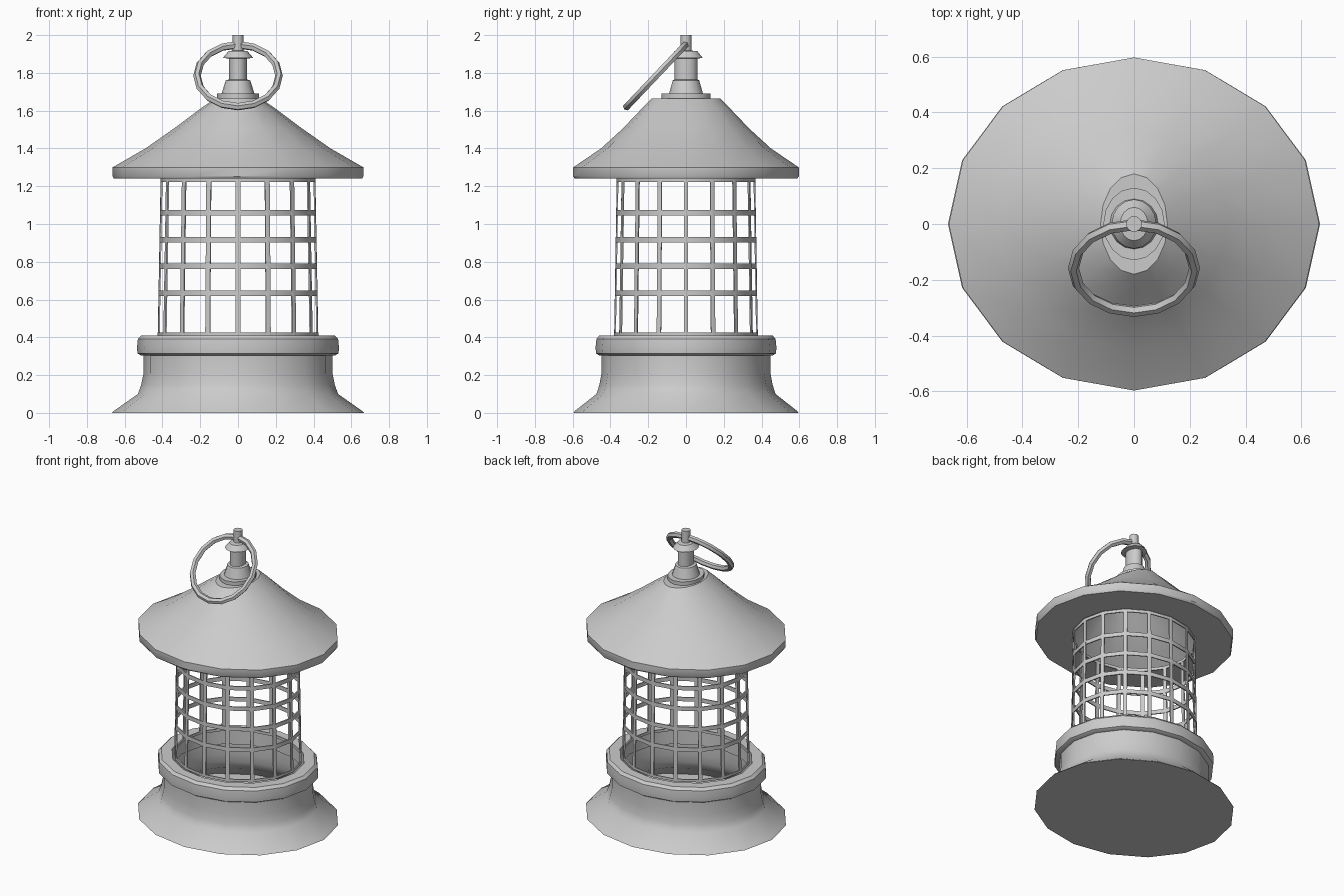
import bpy, bmesh, math

if "Cube" in bpy.data.objects:
    bpy.data.objects.remove(bpy.data.objects["Cube"])

N = 16        # sides of every turned part
K = 0.895     # the lantern body is slightly narrower in y


def finish(bm, name, angle=35):
    bmesh.ops.recalc_face_normals(bm, faces=bm.faces)
    me = bpy.data.meshes.new(name)
    bm.to_mesh(me)
    bm.free()
    ob = bpy.data.objects.new(name, me)
    bpy.context.collection.objects.link(ob)
    bpy.ops.object.select_all(action='DESELECT')
    ob.select_set(True)
    bpy.context.view_layer.objects.active = ob
    bpy.ops.object.shade_smooth_by_angle(angle=math.radians(angle))
    return ob


def lathe(name, profile, cap_start=False, cap_end=False, closed=False, angle=35):
    """Turn (rx, ry, z) rings into an elliptical body."""
    bm = bmesh.new()
    rings = []
    for rx, ry, z in profile:
        rings.append([bm.verts.new((rx * math.cos(2 * math.pi * i / N),
                                    ry * math.sin(2 * math.pi * i / N), z))
                      for i in range(N)])
    pairs = list(zip(rings, rings[1:]))
    if closed:
        pairs.append((rings[-1], rings[0]))
    for a, b in pairs:
        for i in range(N):
            j = (i + 1) % N
            bm.faces.new((a[i], a[j], b[j], b[i]))
    if cap_start:
        bm.faces.new(rings[0])
    if cap_end:
        bm.faces.new(rings[-1])
    return finish(bm, name, angle)


def body(points):
    return [(r, r * K, z) for r, z in points]


# Flared base with a closed bottom and faceted neck
lathe("base", body([(0.667, 0), (0.655, 0.012), (0.53, 0.10), (0.512, 0.15),
                    (0.50, 0.21), (0.50, 0.31)]), cap_start=True)

# Rounded collar around the foot of the cage
lathe("base_collar", body([(0.44, 0.305), (0.515, 0.305), (0.532, 0.315),
                           (0.535, 0.345), (0.530, 0.392), (0.512, 0.41),
                           (0.44, 0.41)]), closed=True)

# Hollow roof: underside, lip, then concave slope to the oval plateau
lathe("roof", [(0.415, 0.415 * K, 1.24), (0.657, 0.657 * K, 1.24),
               (0.664, 0.597, 1.252), (0.664, 0.597, 1.30),
               (0.49, 0.45, 1.40), (0.34, 0.335, 1.505),
               (0.20, 0.235, 1.61), (0.12, 0.18, 1.665)], cap_end=True)

# Finial: washer, tapered foot, stem, flared cap and pin
lathe("finial", [(0.11, 0.13, 1.66), (0.11, 0.13, 1.69), (0.087, 0.09, 1.69),
                 (0.065, 0.07, 1.76), (0.047, 0.06, 1.765),
                 (0.047, 0.06, 1.875), (0.08, 0.088, 1.88),
                 (0.05, 0.06, 1.915), (0.028, 0.028, 1.918),
                 (0.028, 0.028, 2.0)], cap_start=True, cap_end=True)


def cage_radius(z):
    return 0.425 - 0.015 * (z - 0.41) / 0.82


# Horizontal cage hoops
T = 0.008
for n, (z, h) in enumerate([(0.417, 0.018), (0.633, 0.028), (0.776, 0.028),
                            (0.917, 0.028), (1.06, 0.028), (1.232, 0.02)]):
    r = cage_radius(z)
    lathe(f"cage_hoop_{n}", body([(r, z - h / 2), (r, z + h / 2),
                                  (r - T, z + h / 2), (r - T, z - h / 2)]),
          closed=True, angle=30)

# Vertical cage bars, each bent around a corner of the 16-sided cage
bm = bmesh.new()
for i in range(N):
    a = 2 * math.pi * i / N
    rings = []
    for z in (0.41, 1.24):
        r = cage_radius(z)
        ring = []
        for rad, offsets in ((r, (-1, 0, 1)), (r - T, (1, 0, -1))):
            for s in offsets:
                d = rad - (0.0025 if s else 0)
                x = d * math.cos(a) - s * 0.013 * math.sin(a)
                y = d * math.sin(a) + s * 0.013 * math.cos(a)
                ring.append(bm.verts.new((x, y * K, z)))
        rings.append(ring)
    for k in range(6):
        m = (k + 1) % 6
        bm.faces.new((rings[0][k], rings[0][m], rings[1][m], rings[1][k]))
    bm.faces.new(rings[0])
    bm.faces.new(rings[1])
finish(bm, "cage_bars")

# Tilted carrying ring hanging forward from the finial
bpy.ops.mesh.primitive_torus_add(major_segments=16, minor_segments=6,
                                 major_radius=0.217, minor_radius=0.02,
                                 location=(0, -0.158, 1.785),
                                 rotation=(math.radians(46.5), 0, 0))
ring = bpy.context.object
ring.name = "carrying_ring"
ring.scale = (1, 1.04, 1)
bpy.ops.object.shade_smooth_by_angle(angle=math.radians(35))
